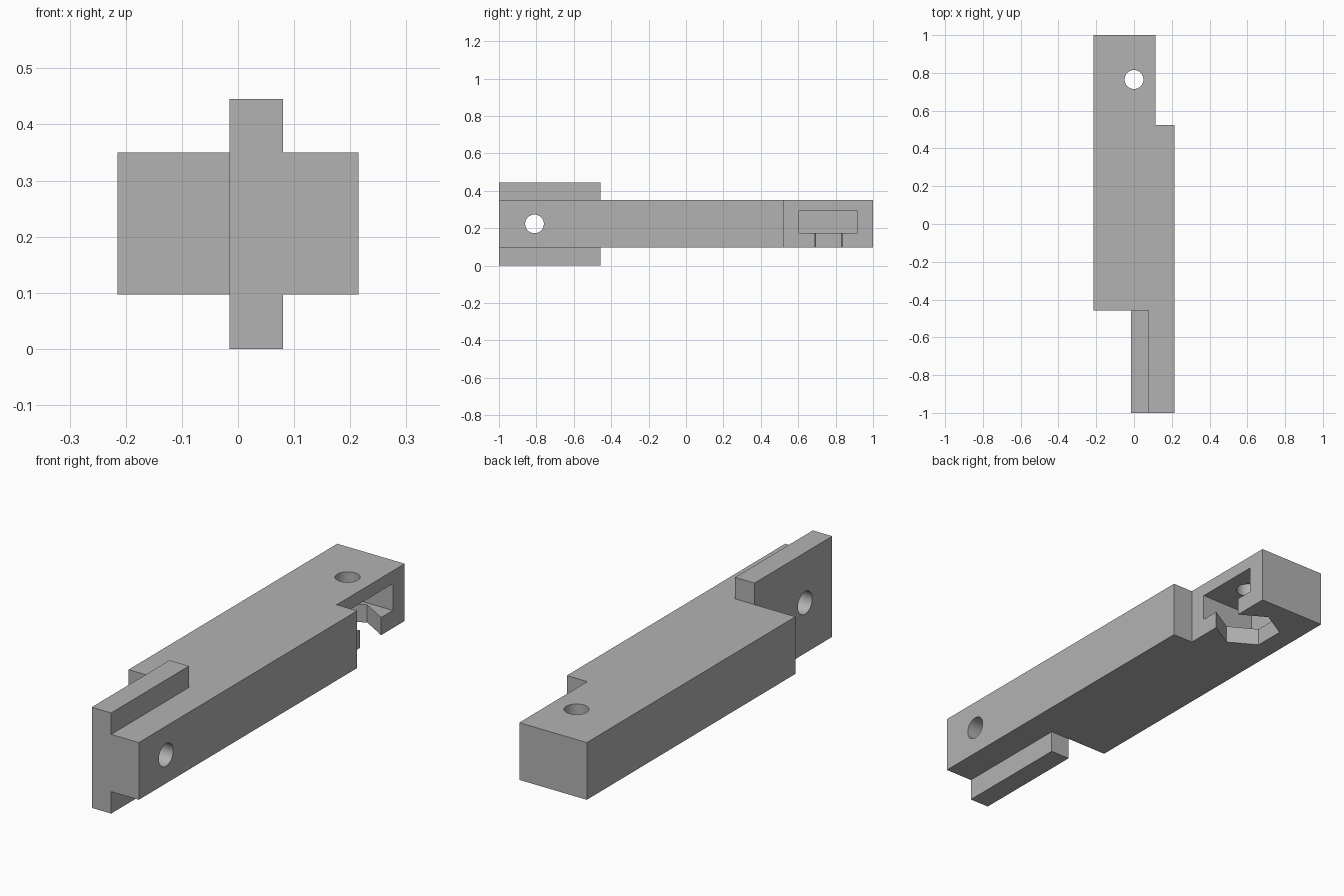
import bpy, bmesh, math
from mathutils import Matrix

if "Cube" in bpy.data.objects:
    bpy.data.objects.remove(bpy.data.objects["Cube"], do_unlink=True)

grey = bpy.data.materials.new("plain_grey")
grey.use_nodes = True
colour = (0.45, 0.45, 0.45, 1)
grey.diffuse_color = colour
grey.node_tree.nodes["Principled BSDF"].inputs["Base Color"].default_value = colour


def finish(name, bm):
    bmesh.ops.recalc_face_normals(bm, faces=bm.faces)
    mesh = bpy.data.meshes.new(name)
    bm.to_mesh(mesh)
    bm.free()
    mesh.materials.append(grey)
    obj = bpy.data.objects.new(name, mesh)
    bpy.context.collection.objects.link(obj)
    return obj


def prism(name, outline, z0, z1):
    bm = bmesh.new()
    face = bm.faces.new([bm.verts.new((x, y, z0)) for x, y in outline])
    top = bmesh.ops.extrude_face_region(bm, geom=[face])["geom"]
    verts = [v for v in top if isinstance(v, bmesh.types.BMVert)]
    bmesh.ops.translate(bm, verts=verts, vec=(0, 0, z1 - z0))
    return finish(name, bm)


def box(name, x0, x1, y0, y1, z0, z1):
    return prism(name, [(x0, y0), (x1, y0), (x1, y1), (x0, y1)], z0, z1)


def drill(name, centre, radius, length, axis="Z"):
    bm = bmesh.new()
    turn = Matrix.Rotation(math.pi / 2, 4, "Y") if axis == "X" else Matrix()
    bmesh.ops.create_cone(bm, cap_ends=True, segments=48, radius1=radius,
                          radius2=radius, depth=length,
                          matrix=Matrix.Translation(centre) @ turn)
    return finish(name, bm)


def combine(target, other, operation):
    mod = target.modifiers.new(operation.lower(), "BOOLEAN")
    mod.object, mod.operation, mod.solver = other, operation, "EXACT"
    bpy.context.view_layer.objects.active = target
    bpy.ops.object.modifier_apply(modifier=mod.name)
    bpy.data.objects.remove(other, do_unlink=True)


# Long bar with a step at each end
BOTTOM, TOP = 0.097, 0.35
SIDE, STEP, INNER = 0.215, 0.115, -0.015
FLANGE_END, NUT_Y = -0.457, 0.762
bar = prism("stepped_bar", [
    (-SIDE, 1), (-SIDE, FLANGE_END), (INNER, FLANGE_END), (INNER, -1),
    (SIDE, -1), (SIDE, 0.525), (STEP, 0.525), (STEP, 1)], BOTTOM, TOP)

# Tall flange on the front end
combine(bar, box("flange", INNER, 0.08, -1, FLANGE_END, 0, 0.445), "UNION")

# Cross hole and vertical screw hole
combine(bar, drill("cross_hole", (0, -0.81, 0.223), 0.05, 1, "X"), "DIFFERENCE")
combine(bar, drill("screw_hole", (0, NUT_Y + 0.003, 0.3), 0.05, 0.3), "DIFFERENCE")

# Side slot with a hexagonal opening below it
combine(bar, box("side_slot", -0.155, 0.15, 0.605, 0.917, 0.175, 0.293), "DIFFERENCE")
hexagon = [(0.14 * math.sin(i * math.pi / 3), NUT_Y + 0.14 * math.cos(i * math.pi / 3))
           for i in range(6)]
combine(bar, prism("hex_opening", hexagon, 0.05, 0.2), "DIFFERENCE")

# Smooth holes, sharp edges
bpy.ops.object.select_all(action="DESELECT")
bar.select_set(True)
bpy.context.view_layer.objects.active = bar
bpy.ops.object.shade_smooth_by_angle(angle=math.radians(30))
